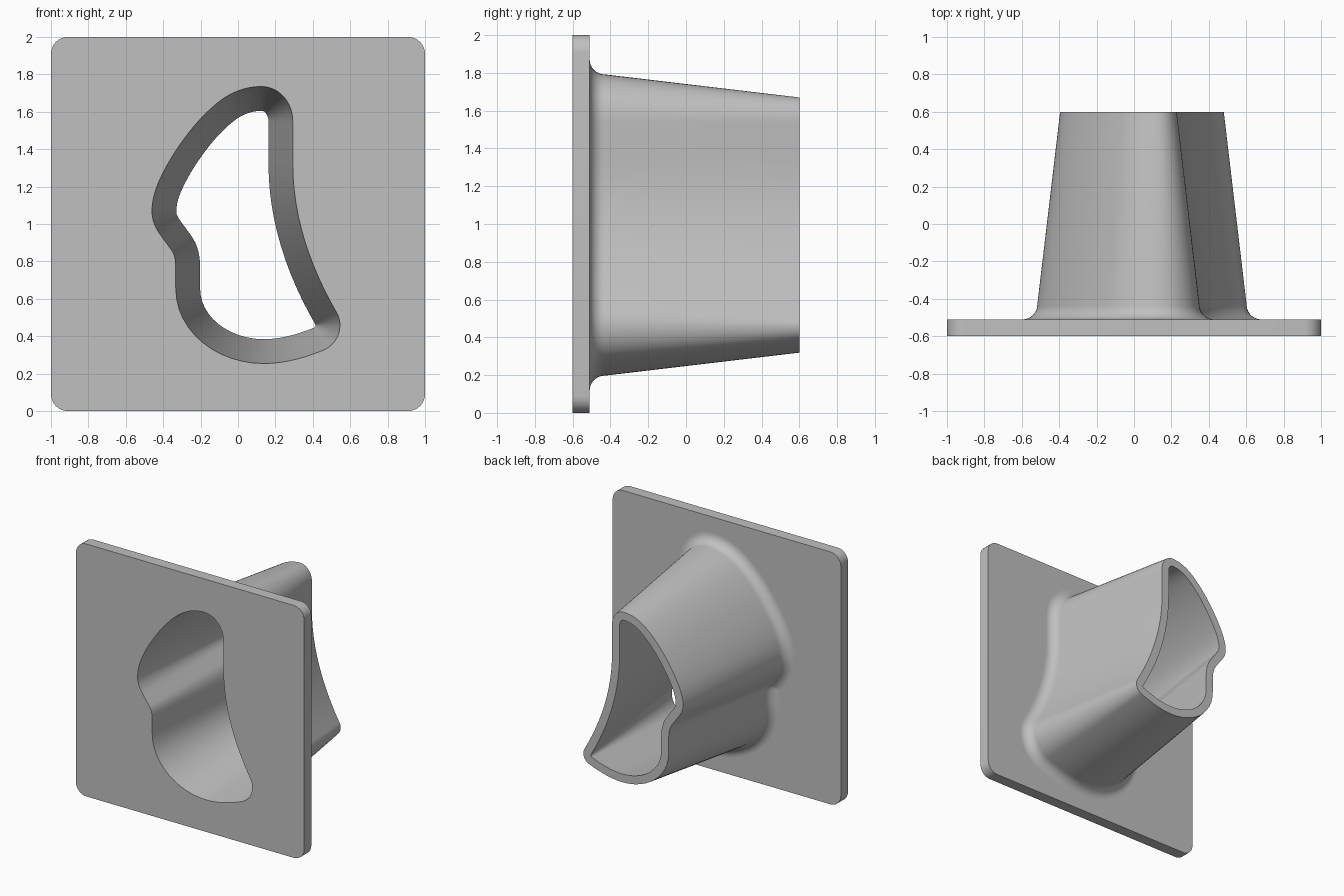
import bpy, bmesh, math
from mathutils import Vector

cube = bpy.data.objects.get("Cube")
if cube:
    bpy.data.objects.remove(cube, do_unlink=True)

FRONT, PLATE_BACK, REAR = -0.6, -0.51, 0.6

# Opening outline, clockwise from the top: x, z, travel direction in degrees
NODES = [
    (0.125, 1.735, 0), (0.293, 1.55, -90), (0.293, 1.32, -90),
    (0.525, 0.53, -60), (0.545, 0.46, -90), (0.455, 0.325, -158),
    (0.137, 0.254, -180), (-0.333, 0.66, -270), (-0.333, 0.77, -270),
    (-0.355, 0.86, -235), (-0.42, 0.95, -235), (-0.46, 1.067, -270),
    (-0.415, 1.245, -295), (-0.275, 1.473, -307), (-0.10, 1.655, -322),
]


def outline(steps=12):
    """Sample the outline as (point, outward normal) pairs."""
    samples = []
    for a, b in zip(NODES, NODES[1:] + NODES[:1]):
        p, q = Vector(a[:2]), Vector(b[:2])
        da, db = math.radians(a[2]), math.radians(b[2])
        turn = abs((db - da + math.pi) % math.tau - math.pi)
        ratio = 1 / 3
        if turn > 0.01:
            ratio = 2 / 3 * math.tan(turn / 4) / math.sin(turn / 2)
        reach = (q - p).length * ratio
        h1 = p + reach * Vector((math.cos(da), math.sin(da)))
        h2 = q - reach * Vector((math.cos(db), math.sin(db)))
        for i in range(steps):
            t = i / steps
            s = 1 - t
            point = s**3 * p + 3 * s * s * t * h1 + 3 * s * t * t * h2 + t**3 * q
            d = s * s * (h1 - p) + 2 * s * t * (h2 - h1) + t * t * (q - h2)
            d.normalize()
            samples.append((point, Vector((-d.y, d.x))))
    return samples


def add_loop(bm, points, y):
    return [bm.verts.new((p.x, y, p.y)) for p in points]


def bridge(bm, a, b):
    for i in range(len(a)):
        j = (i + 1) % len(a)
        bm.faces.new((a[i], a[j], b[j], b[i]))


def fill_between(bm, *loops):
    """Fill a flat sheet that has a hole in it."""
    edges = []
    for loop in loops:
        for u, v in zip(loop, loop[1:] + loop[:1]):
            edges.append(bm.edges.get((u, v)) or bm.edges.new((u, v)))
    bmesh.ops.triangle_fill(bm, edges=edges, use_beauty=True)


samples = outline()
bm = bmesh.new()

# Tapered tube: inner wall, rear rim, outer wall, then the fillet at the plate
sections = [(0.0, FRONT), (-0.13, REAR), (-0.065, REAR)]
fillet = 0.079
for i in range(11):
    a = math.pi / 2 * i / 10
    sections.append((0.136 - fillet * math.cos(a),
                     PLATE_BACK + fillet * (1 - math.sin(a))))
rings = [add_loop(bm, [p + n * off for p, n in samples], y) for off, y in sections]
for a, b in zip(rings, rings[1:]):
    bridge(bm, a, b)

# Mounting plate with rounded corners
radius = 0.09
corner = []
for k, (sx, sz) in enumerate([(1, 1), (-1, 1), (-1, -1), (1, -1)]):
    for i in range(9):
        a = math.pi / 2 * (k + i / 8)
        corner.append(Vector((sx * (1 - radius) + radius * math.cos(a),
                              1 + sz * (1 - radius) + radius * math.sin(a))))
plate_front = add_loop(bm, corner, FRONT)
plate_rear = add_loop(bm, corner, PLATE_BACK)
bridge(bm, plate_front, plate_rear)
fill_between(bm, plate_front, rings[0])
fill_between(bm, plate_rear, add_loop(bm, [p for p, n in samples], PLATE_BACK))
bmesh.ops.recalc_face_normals(bm, faces=bm.faces)

mesh = bpy.data.meshes.new("flanged_duct")
bm.to_mesh(mesh)
bm.free()
duct = bpy.data.objects.new("flanged_duct", mesh)
bpy.context.collection.objects.link(duct)

# Single grey finish
grey = bpy.data.materials.new("plain_grey")
grey.use_nodes = True
colour = (0.53, 0.53, 0.53, 1)
grey.diffuse_color = colour
grey.node_tree.nodes["Principled BSDF"].inputs["Base Color"].default_value = colour
mesh.materials.append(grey)

bpy.ops.object.select_all(action="DESELECT")
duct.select_set(True)
bpy.context.view_layer.objects.active = duct
bpy.ops.object.shade_smooth_by_angle(angle=math.radians(35))
